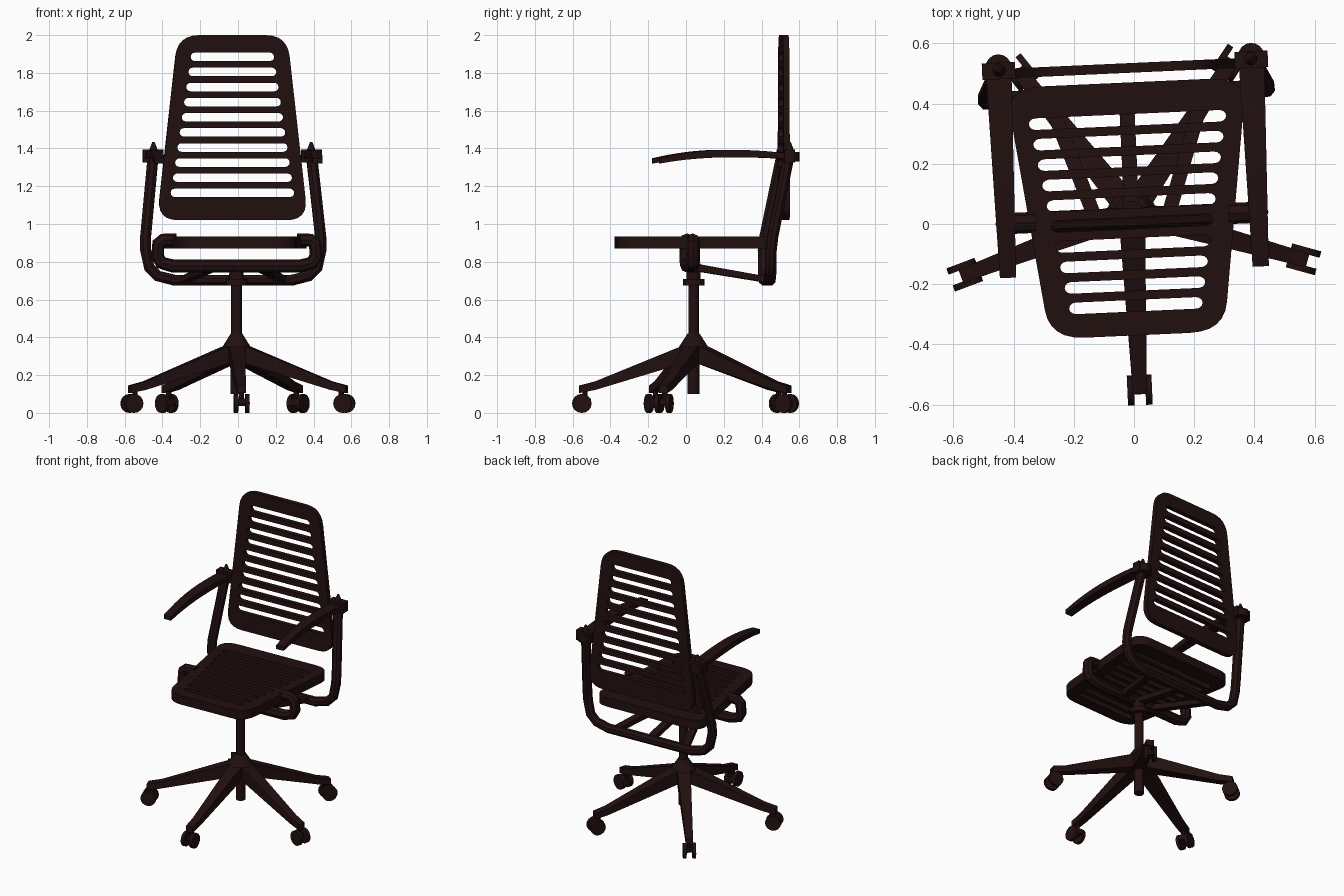
import bpy, bmesh, math
from mathutils import Matrix, Vector

if "Cube" in bpy.data.objects:
    bpy.data.objects.remove(bpy.data.objects["Cube"])

mat = bpy.data.materials.new("dark brown")
mat.diffuse_color = (0.016, 0.005, 0.005, 1)
mat.use_nodes = True
mat.node_tree.nodes["Principled BSDF"].inputs["Base Color"].default_value = mat.diffuse_color
# The whole chair is turned slightly about the vertical axis
TURN = Matrix.Translation((-0.006, 0, 0)) @ Matrix.Rotation(math.radians(2.6), 4, 'Z')


def finish(ob, m=Matrix(), smooth=True):
    ob.data.transform(TURN @ m)
    ob.data.materials.clear()
    ob.data.materials.append(mat)
    bpy.ops.object.select_all(action='DESELECT')
    ob.select_set(True)
    bpy.context.view_layer.objects.active = ob
    if smooth:
        bpy.ops.object.shade_smooth_by_angle(angle=math.radians(35))


def from_bm(name, bm, m=Matrix(), smooth=True):
    bmesh.ops.recalc_face_normals(bm, faces=bm.faces)
    me = bpy.data.meshes.new(name)
    bm.to_mesh(me)
    bm.free()
    ob = bpy.data.objects.new(name, me)
    bpy.context.collection.objects.link(ob)
    finish(ob, m, smooth)


def cone(name, r1, r2, z1, z2, m=Matrix(), n=16):
    bm = bmesh.new()
    bmesh.ops.create_cone(bm, cap_ends=True, segments=n, radius1=r1, radius2=r2, depth=z2 - z1,
                          matrix=Matrix.Translation((0, 0, (z1 + z2) / 2)))
    from_bm(name, bm, m)


def box(name, lo, hi, m=Matrix()):
    lo, hi = Vector(lo), Vector(hi)
    bm = bmesh.new()
    bmesh.ops.create_cube(bm, size=1, matrix=Matrix.Translation((lo + hi) / 2)
                          @ Matrix.Diagonal((*(hi - lo), 1)))
    from_bm(name, bm, m, False)


def beam(name, sections, m=Matrix()):
    """Rectangular loft; each section is (x, y, z_bottom, z_top, half_width)."""
    bm = bmesh.new()
    rings = [[bm.verts.new(p) for p in ((x - w, y, a), (x + w, y, a), (x + w, y, b), (x - w, y, b))]
             for x, y, a, b, w in sections]
    for r, s in zip(rings, rings[1:]):
        for i in range(4):
            j = (i + 1) % 4
            bm.faces.new((r[i], r[j], s[j], s[i]))
    bm.faces.new(rings[0])
    bm.faces.new(rings[-1])
    from_bm(name, bm, m)


def curve(name, loops, cyclic, m=Matrix(), **props):
    cu = bpy.data.curves.new(name, 'CURVE')
    for k, v in props.items():
        setattr(cu, k, v)
    for pts in loops:
        sp = cu.splines.new('POLY')
        sp.points.add(len(pts) - 1)
        for p, q in zip(sp.points, pts):
            p.co = (*q, 1)
        sp.use_cyclic_u = cyclic
    ob = bpy.data.objects.new(name, cu)
    bpy.context.collection.objects.link(ob)
    bpy.ops.object.select_all(action='DESELECT')
    ob.select_set(True)
    bpy.context.view_layer.objects.active = ob
    bpy.ops.object.convert(target='MESH')
    finish(bpy.context.view_layer.objects.active, m)


def tube(name, pts, r):
    curve(name, [pts], False, dimensions='3D', bevel_depth=r, bevel_resolution=2, use_fill_caps=True)


def mirrored(half):
    return half + [(-x, y, z) for x, y, z in reversed(half)]


def rounded(pts, d, n=6):
    out = []
    for i, p in enumerate(pts):
        p = Vector(p)
        a = p + (Vector(pts[i - 1]) - p).normalized() * d
        b = p + (Vector(pts[(i + 1) % len(pts)]) - p).normalized() * d
        for k in range(n + 1):
            t = k / n
            out.append(a * (1 - t) ** 2 + p * 2 * t * (1 - t) + b * t * t)
    return out


def panel(name, thickness, m):
    """Tapered slab with ten round-ended slots."""
    loops = [rounded([(-0.4, 0, 0), (0.4, 0, 0), (0.29, 0.98, 0), (-0.29, 0.98, 0)], 0.115)]
    for i in range(10):
        v, h, r = 0.145 + i * 0.08, 0.328 - i * 0.0118, 0.0225
        loop = []
        for s, start in ((1, -90), (-1, 90)):
            for k in range(7):
                a = math.radians(start + k * 30)
                loop.append((s * (h - r) + r * math.cos(a), v + r * math.sin(a), 0))
        loops.append(loop)
    curve(name, loops, True, m, dimensions='2D', fill_mode='BOTH', extrude=thickness / 2)


# Slatted backrest and seat share one outline
panel("backrest", 0.032, Matrix.Translation((0, 0.518, 1.02)) @ Matrix.Rotation(math.pi / 2, 4, 'X'))
panel("seat", 0.062, Matrix.Translation((0, 0.47, 0.902)) @ Matrix.Rotation(math.pi, 4, 'X')
      @ Matrix.Diagonal((1, 0.857, 1, 1)))

# Rear frame tube rising to the armrests, and the cradle tube under the seat
tube("rear_frame", mirrored([(0.418, 0.53, 1.38), (0.464, 0.438, 0.93), (0.464, 0.43, 0.86),
                             (0.445, 0.43, 0.77), (0.40, 0.43, 0.725), (0.31, 0.43, 0.702)]), 0.031)
tube("seat_cradle", mirrored([(0.32, 0.02, 0.915), (0.39, 0.02, 0.915), (0.415, 0.02, 0.895),
                              (0.42, 0.02, 0.83), (0.40, 0.02, 0.795), (0.34, 0.02, 0.778)]), 0.035)

# Struts joining the cradle to the rear frame
for x0, x1 in ((-0.12, -0.26), (0, 0), (0.12, 0.26)):
    beam("under_seat_strut", [(x0, 0.02, 0.755, 0.795, 0.025), (x1, 0.43, 0.69, 0.72, 0.025)])

# Armrests with clamps and pointed pins
for s in (-1, 1):
    secs = []
    for i in range(11):
        t = i / 10
        y = -0.16 + 0.70 * t
        top = 1.393 - 0.33 * (y - 0.21) ** 2 * (1 if y < 0.21 else 0.6)
        secs.append((s * 0.42, y, top - 0.028 - 0.012 * math.sin(math.pi * t), top, 0.027 + 0.016 * t))
    beam("armrest", secs)
    cone("armrest_end", 0.043, 0.043, 1.33, 1.38, Matrix.Translation((s * 0.42, 0.54, 0)))
    box("armrest_clamp", (s * 0.42 - 0.055, 0.50, 1.325), (s * 0.42 + 0.055, 0.555, 1.395))
    cone("armrest_pin", 0.027, 0.006, 1.38, 1.435, Matrix.Translation((s * 0.418, 0.53, 0)), 12)

# Column
C = Matrix.Translation((0, 0.04, 0))
cone("column", 0.028, 0.028, 0.38, 0.70, C)
cone("column_foot", 0.031, 0.031, 0.10, 0.30, C)
cone("column_collar", 0.057, 0.057, 0.675, 0.708, C)
cone("column_head", 0.037, 0.037, 0.70, 0.79, C)
cone("base_hub_top", 0.08, 0.032, 0.345, 0.42, C, 10)
cone("base_hub", 0.06, 0.08, 0.265, 0.345, C, 10)

# Five legs with twin-wheel casters
for k in range(5):
    L = C @ Matrix.Rotation(math.radians(72 * k), 4, 'Z')
    beam("base_leg", [(0, 0, 0.27, 0.37, 0.042), (0, -0.07, 0.258, 0.35, 0.042),
                      (0, -0.52, 0.122, 0.167, 0.026), (0, -0.605, 0.105, 0.145, 0.024)], L)
    W = L @ Matrix.Translation((0, -0.592, 0.05)) @ Matrix.Rotation(math.pi / 2, 4, 'Y')
    for x in (-0.03, 0.03):
        cone("caster_wheel", 0.05, 0.05, x - 0.011, x + 0.011, W)
    cone("caster_axle", 0.014, 0.014, -0.03, 0.03, W, 8)
    box("caster_fork", (-0.02, -0.60, 0.04), (0.02, -0.545, 0.075), L)
    cone("caster_stem", 0.014, 0.014, 0.05, 0.12, L @ Matrix.Translation((0, -0.575, 0)), 8)
